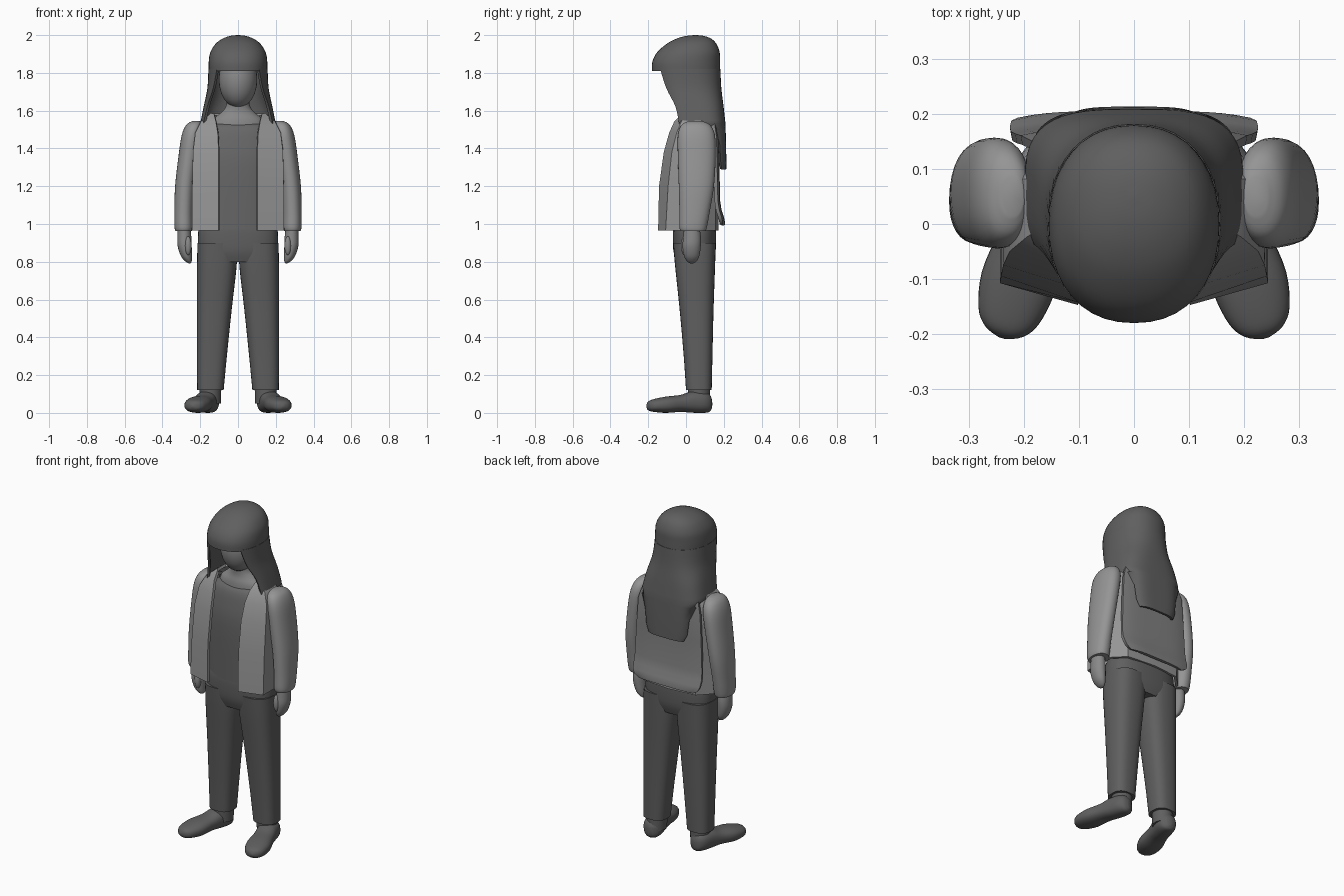
import bpy, bmesh, math
from mathutils import Vector

if "Cube" in bpy.data.objects:
    bpy.data.objects.remove(bpy.data.objects["Cube"])


def material(name, v):
    m = bpy.data.materials.new(name)
    m.use_nodes = True
    m.diffuse_color = (v, v, v, 1)
    m.node_tree.nodes["Principled BSDF"].inputs["Base Color"].default_value = (v, v, v, 1)
    return m


DARK = material("dark grey", 0.115)
SHIRT = material("shirt grey", 0.135)
PANEL = material("mid grey", 0.22)
SKIN = material("skin grey", 0.25)
JACKET = material("light grey", 0.30)


def power(v, e):
    return math.copysign(abs(v) ** e, v)


def build(name, rows, mat, closed, thick=0, angle=40):
    """Skin a list of point rows into a capped tube or a thick sheet."""
    bm = bmesh.new()
    grid = [[bm.verts.new(p) for p in row] for row in rows]
    n = len(grid[0])
    for a, b in zip(grid, grid[1:]):
        for i in range(n if closed else n - 1):
            j = (i + 1) % n
            bm.faces.new((a[i], a[j], b[j], b[i]))
    if closed:
        bm.faces.new(grid[0])
        bm.faces.new(grid[-1])
    bmesh.ops.recalc_face_normals(bm, faces=bm.faces[:])
    mesh = bpy.data.meshes.new(name)
    bm.to_mesh(mesh)
    bm.free()
    mesh.materials.append(mat)
    ob = bpy.data.objects.new(name, mesh)
    bpy.context.collection.objects.link(ob)
    bpy.ops.object.select_all(action="DESELECT")
    ob.select_set(True)
    bpy.context.view_layer.objects.active = ob
    if thick:
        mod = ob.modifiers.new("thickness", "SOLIDIFY")
        mod.thickness = thick
        mod.offset = 0
        bpy.ops.object.modifier_apply(modifier=mod.name)
    bpy.ops.object.shade_smooth_by_angle(angle=math.radians(angle))
    return ob


def spline(sections, steps=4):
    """Smoothly interpolate between section tuples."""
    out = []
    for i in range(len(sections) - 1):
        p = [sections[max(0, min(len(sections) - 1, i + k))] for k in (-1, 0, 1, 2)]
        for s in range(steps):
            t = s / steps
            out.append([b + 0.5 * t * (c - a + t * (2 * a - 5 * b + 4 * c - d + t * (3 * (b - c) + d - a)))
                        for a, b, c, d in zip(*p)])
    return out + [list(sections[-1])]


def loft(name, sections, mat, e=1.0, place=lambda x, y, s: (x, y, s), n=32, smooth=4, angle=50):
    """Sections are (position, centre x, centre y, radius x, radius y)."""
    rows = []
    for s, cx, cy, rx, ry in spline(sections, smooth):
        ts = [2 * math.pi * i / n for i in range(n)]
        rows.append([place(cx + rx * power(math.cos(t), e), cy + ry * power(math.sin(t), e), s) for t in ts])
    return build(name, rows, mat, True, angle=angle)


def ellipsoid(name, centre, radii, mat, place=lambda x, y, s: (x, y, s)):
    c, r = centre, radii
    secs = []
    for i in range(13):
        a = math.pi * (i + 0.1) / 12.2
        secs.append((c[2] - r[2] * math.cos(a), c[0], c[1], r[0] * math.sin(a), r[1] * math.sin(a)))
    return loft(name, secs, mat, place=place, smooth=1)


# Head, neck and upper chest
ellipsoid("head", (0, 0.01, 1.765), (0.102, 0.108, 0.15), SKIN)
loft("neck", [(1.49, 0, .045, .15, .08), (1.55, 0, .045, .135, .075), (1.59, 0, .04, .09, .06),
              (1.63, 0, .035, .062, .055), (1.72, 0, .03, .058, .055)], SKIN)

# Hair cap with a flat fringe edge
loft("hair_cap", [(1.81, 0, 0, .155, .18), (1.86, 0, .001, .155, .179), (1.91, 0, .013, .146, .165),
                  (1.955, 0, .03, .118, .13), (1.982, 0, .042, .08, .09), (1.996, 0, .048, .04, .045),
                  (2.0, 0, .05, .004, .004)], DARK, e=0.9, n=40)

# Long hair: open at the face, ending in a flap down the back
hair = []
for z, rx, cy, ry, half, e in spline([
        (1.82, .15, 0, .175, 137, .9), (1.72, .155, .015, .165, 130, .8),
        (1.62, .175, .045, .147, 122, .65), (1.53, .193, .06, .142, 120, .6)]) + [
        (1.50, .185, .085, .118, 65, .55), (1.42, .155, .095, .11, 58, .5),
        (1.33, .145, .097, .11, 56, .5), (1.29, .13, .097, .11, 50, .5)]:
    ts = [math.radians(half * (i / 16 - 1)) for i in range(33)]
    hair.append([(rx * power(math.sin(t), e), cy + ry * power(math.cos(t), e), z) for t in ts])
build("long_hair", hair, DARK, False, thick=0.014, angle=50)

# Shirt
loft("shirt", [(.97, 0, .04, .2, .11), (1.3, 0, .035, .2, .115), (1.44, 0, .04, .19, .105),
               (1.51, 0, .04, .165, .085), (1.535, 0, .045, .13, .06)], SHIRT, e=0.8)

# Open jacket: half outlines from the front edge to the spine, by height
outlines = [
    (.965, [(.10, -.14), (.238, -.103), (.238, .08), (.17, .15), (0, .165)]),
    (1.20, [(.10, -.135), (.236, -.09), (.236, .08), (.175, .15), (0, .165)]),
    (1.38, [(.10, -.11), (.232, -.07), (.232, .08), (.18, .15), (0, .165)]),
    (1.48, [(.105, -.082), (.22, -.045), (.225, .08), (.17, .145), (0, .16)]),
    (1.54, [(.115, -.055), (.19, -.02), (.195, .08), (.14, .13), (0, .145)]),
    (1.58, [(.125, -.01), (.14, .01), (.14, .08), (.10, .11), (0, .12)]),
]
jacket = []
for z, half in outlines:
    jacket.append([(x, y, z) for x, y in half] + [(-x, y, z) for x, y in half[-2::-1]])
build("jacket", jacket, JACKET, False, thick=0.016, angle=30)

# Back panel with rounded lower corners and a flared lower edge
panel = []
for z, y, w in [(1.53, .155, .185), (1.46, .165, .205), (1.3, .168, .215), (1.12, .172, .223),
                (1.07, .18, .225), (1.035, .192, .222), (1.01, .197, .21), (.995, .197, .18)]:
    us = [i / 8 - 1 for i in range(17)]
    panel.append([(w * u, y - 0.012 * u ** 4, z) for u in us])
build("back_panel", panel, PANEL, False, thick=0.018, angle=45)

# Hips
loft("hips", [(.80, 0, .045, .19, .095), (.86, 0, .045, .21, .112), (.95, 0, .045, .212, .115),
              (1.0, 0, .045, .2, .11)], DARK, e=0.75)

# Paired parts
for side, label in ((1, "left"), (-1, "right")):
    def mirror(x, y, s, k=side):
        return (k * x, y, s)

    loft(label + "_leg", [(.12, .146, .068, .07, .068), (.3, .138, .064, .079, .076),
                          (.55, .125, .056, .092, .09), (.78, .112, .048, .105, .106),
                          (.9, .11, .045, .104, .113)], DARK, e=0.75, place=mirror)

    loft(label + "_sleeve", [(1.545, .222, .05, .02, .035), (1.525, .232, .052, .042, .075),
                             (1.47, .243, .055, .055, .098), (1.36, .26, .057, .055, .1),
                             (1.2, .28, .055, .053, .093), (1.06, .287, .045, .05, .08),
                             (.985, .287, .038, .049, .073), (.962, .287, .038, .044, .066)],
         JACKET, e=0.9, place=mirror)

    loft(label + "_hand", [(.99, .285, .03, .032, .04), (.93, .284, .032, .037, .047),
                           (.88, .282, .03, .037, .048), (.83, .273, .03, .029, .04),
                           (.802, .262, .03, .017, .025), (.792, .257, .03, .004, .008)],
         SKIN, place=mirror)
    ellipsoid(label + "_thumb", (.264, -.008, .885), (.018, .019, .05), SKIN, mirror)

    # Shoe lofted from heel to toe, turned outward
    def along(x, h, s, k=side):
        turn = math.radians(16)
        return (k * (.142 + s * math.sin(turn) + x * math.cos(turn)),
                .135 - s * math.cos(turn) + x * math.sin(turn), h)

    loft(label + "_shoe", [(.0, 0, .05, .015, .025), (.015, 0, .055, .042, .048),
                           (.05, 0, .06, .057, .057), (.11, 0, .06, .058, .056),
                           (.17, 0, .053, .06, .045), (.25, 0, .046, .069, .043),
                           (.315, 0, .042, .057, .034), (.345, 0, .04, .035, .024),
                           (.357, 0, .038, .006, .006)], DARK, e=0.85, place=along)
    # Ankle
    loft(label + "_ankle", [(.05, .146, .07, .055, .058), (.14, .146, .068, .058, .058)],
         DARK, place=mirror, smooth=1)

# Settle the shoes on the ground
for label in ("left", "right"):
    ob = bpy.data.objects[label + "_shoe"]
    ob.location.z -= min(v.co.z for v in ob.data.vertices)
